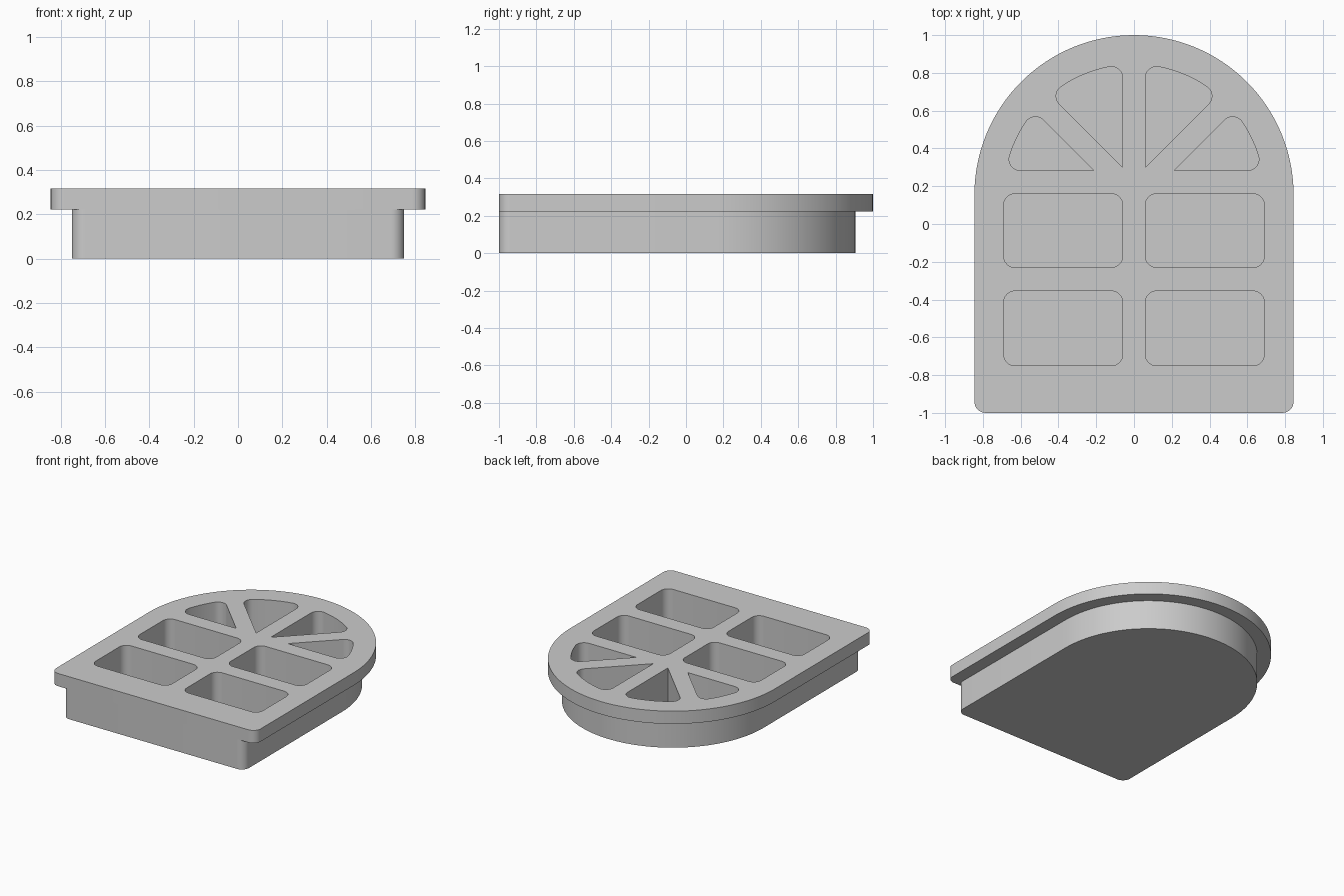
import bpy
import bmesh
from math import pi, cos, sin, sqrt, atan2
from mathutils import Vector

cube = bpy.data.objects.get("Cube")
if cube:
    bpy.data.objects.remove(cube, do_unlink=True)

TOP, LIP, FLOOR = 0.317, 0.222, 0.05
FRONT, CENTRE = -1.0, Vector((0, 0.155))
RIM_R, BODY_R, WEDGE_R = 0.845, 0.75, 0.69
FILLET, BAR = 0.06, 0.06

grey = bpy.data.materials.new("light grey")
grey.use_nodes = True
colour = (0.6, 0.6, 0.6, 1)
grey.diffuse_color = colour
grey.node_tree.nodes["Principled BSDF"].inputs["Base Color"].default_value = colour


def arc(c, r, a0, a1, n):
    return [Vector((c[0] + r * cos(a0 + (a1 - a0) * i / n),
                    c[1] + r * sin(a0 + (a1 - a0) * i / n))) for i in range(n + 1)]


def mirror(points):
    return [Vector((-p.x, p.y)) for p in points]


def arch(r):
    """Half-round back, straight sides, rounded front corners."""
    corner = arc((r - FILLET, FRONT + FILLET), FILLET, -pi / 2, 0, 8)
    return corner + arc(CENTRE, r, 0, pi, 64) + mirror(corner)[::-1]


def rounded_box(x0, x1, y0, y1):
    f, pts = FILLET, []
    for k, c in enumerate(((x1 - f, y1 - f), (x0 + f, y1 - f),
                           (x0 + f, y0 + f), (x1 - f, y0 + f))):
        pts += arc(c, f, k * pi / 2, (k + 1) * pi / 2, 8)
    return pts


def wedge(a0, a1, d0, d1):
    """Fan pocket between two spokes: sharp apex, filleted outer corners."""
    t0, t1 = Vector((cos(a0), sin(a0))), Vector((cos(a1), sin(a1)))
    n0, n1 = Vector((-t0.y, t0.x)), Vector((t1.y, -t1.x))
    det = n0.x * n1.y - n0.y * n1.x
    apex = Vector((d0 * n1.y - d1 * n0.y, n0.x * d1 - n1.x * d0)) / det
    f, inner = FILLET, WEDGE_R - FILLET

    def fillet_centre(n, t, d):
        return n * (d + f) + t * sqrt(inner ** 2 - (d + f) ** 2)

    c0, c1 = fillet_centre(n0, t0, d0), fillet_centre(n1, t1, d1)
    b0, b1 = atan2(c0.y, c0.x), atan2(c1.y, c1.x)
    pts = [apex] + arc(c0, f, a0 - pi / 2, b0, 10)
    pts += arc((0, 0), WEDGE_R, b0, b1, 12)[1:-1]
    pts += arc(c1, f, b1, a1 + pi / 2, 10)
    return [p + CENTRE for p in pts]


bm = bmesh.new()


def ring(points, z):
    return [bm.verts.new((p.x, p.y, z)) for p in points]


def bridge(a, b):
    for i in range(len(a)):
        j = (i + 1) % len(a)
        quad = [a[i], a[j], b[j], b[i]]
        # the rim and body are flush along the front, so no ledge there
        if any(abs(v.co.y - FRONT) > 1e-5 for v in quad) or a[0].co.z != b[0].co.z:
            bm.faces.new(quad)


# Rim, ledge, body and base
rim_top, rim_low = ring(arch(RIM_R), TOP), ring(arch(RIM_R), LIP)
body_top, body_low = ring(arch(BODY_R), LIP), ring(arch(BODY_R), 0)
bridge(rim_top, rim_low)
bridge(rim_low, body_top)
bridge(body_top, body_low)
bm.faces.new(body_low)

# Pockets: two rows of boxes and a fan of four wedges
right_side = [rounded_box(BAR, WEDGE_R, -0.23, 0.16),
              rounded_box(BAR, WEDGE_R, -0.75, -0.355),
              wedge(0, pi / 4, 0.128, BAR),
              wedge(pi / 4, pi / 2, BAR, BAR)]
openings = [rim_top]
for outline in right_side + [mirror(p) for p in right_side]:
    upper, lower = ring(outline, TOP), ring(outline, FLOOR)
    bridge(upper, lower)
    bm.faces.new(lower)
    openings.append(upper)

# Top surface around the pocket openings
edges = [bm.edges.get((o[i - 1], o[i])) for o in openings for i in range(len(o))]
bmesh.ops.triangle_fill(bm, edges=edges, use_beauty=True, normal=(0, 0, 1))
bmesh.ops.recalc_face_normals(bm, faces=bm.faces[:])

mesh = bpy.data.meshes.new("window_tray")
bm.to_mesh(mesh)
bm.free()
mesh.materials.append(grey)
tray = bpy.data.objects.new("window_tray", mesh)
bpy.context.collection.objects.link(tray)

for ob in bpy.context.selected_objects:
    ob.select_set(False)
tray.select_set(True)
bpy.context.view_layer.objects.active = tray
bpy.ops.object.shade_smooth_by_angle(angle=pi / 6)
